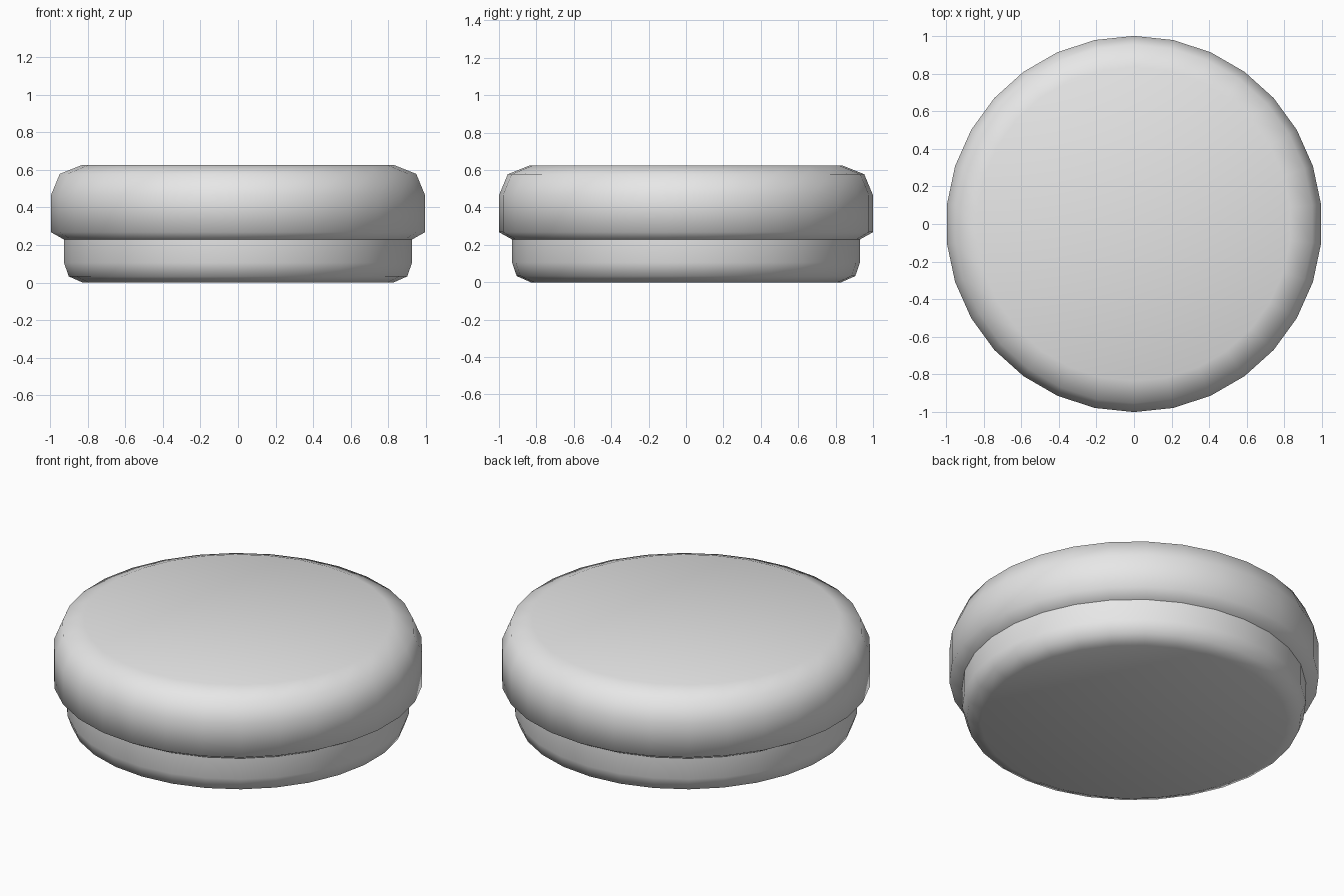
import bpy, bmesh, math

cube = bpy.data.objects.get("Cube")
if cube:
    bpy.data.objects.remove(cube, do_unlink=True)

SIDES = 30
GREY = (0.8, 0.8, 0.8, 1.0)

grey = bpy.data.materials.new("plain grey")
grey.use_nodes = True
grey.diffuse_color = GREY
grey.node_tree.nodes["Principled BSDF"].inputs["Base Color"].default_value = GREY


def lathe(name, profile, sharp_ring):
    """Closed solid of revolution from (radius, height) pairs, bottom to top."""
    bm = bmesh.new()
    rings = []
    for radius, z in profile:
        angles = [math.pi / 2 + math.tau * i / SIDES for i in range(SIDES)]
        rings.append([bm.verts.new((radius * math.cos(a), radius * math.sin(a), z))
                      for a in angles])
    for low, high in zip(rings, rings[1:]):
        for i in range(SIDES):
            j = (i + 1) % SIDES
            bm.faces.new((low[i], low[j], high[j], high[i]))
    bm.faces.new(rings[0][::-1])
    bm.faces.new(rings[-1])
    for face in bm.faces:
        face.smooth = True
    # Crisp edge where the two parts meet
    ring = set(rings[sharp_ring])
    for edge in bm.edges:
        if edge.verts[0] in ring and edge.verts[1] in ring:
            edge.smooth = False
    mesh = bpy.data.meshes.new(name)
    bm.to_mesh(mesh)
    bm.free()
    mesh.materials.append(grey)
    obj = bpy.data.objects.new(name, mesh)
    bpy.context.scene.collection.objects.link(obj)
    return obj


# Narrower base with rounded foot
lathe("base", [(0.83, 0), (0.905, 0.033), (0.93, 0.105), (0.93, 0.24)], -1)

# Wider cap with an undercut lip and rounded shoulder
lathe("cap", [(0.925, 0.226), (1.0, 0.268), (1.0, 0.465), (0.953, 0.578), (0.835, 0.625)], 0)
